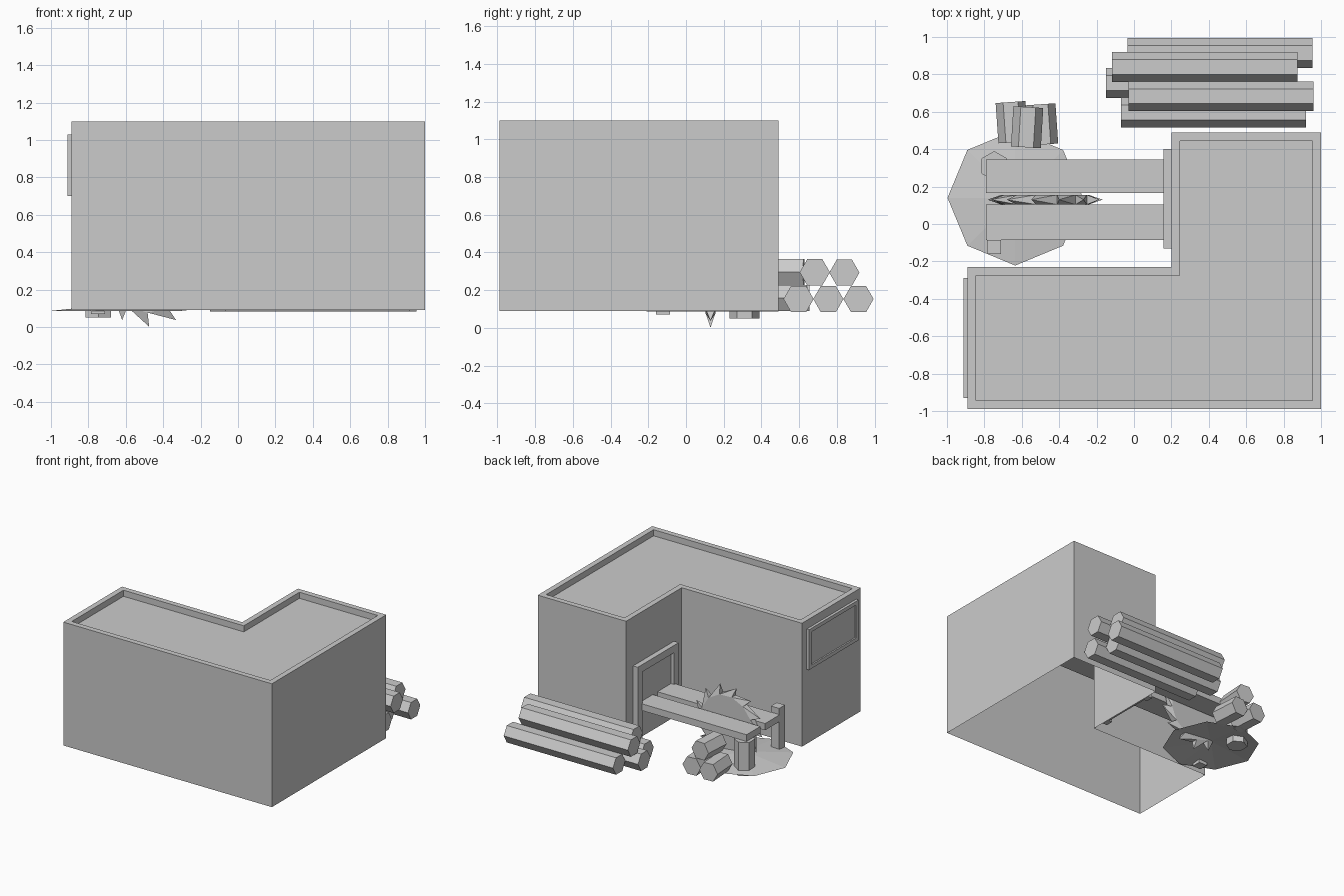
import bpy, bmesh
from math import sin, cos, pi, radians, atan2

if "Cube" in bpy.data.objects:
    bpy.data.objects.remove(bpy.data.objects["Cube"])


def mesh_object(name, verts, faces):
    me = bpy.data.meshes.new(name)
    me.from_pydata(verts, [], faces)
    bm = bmesh.new()
    bm.from_mesh(me)
    bmesh.ops.recalc_face_normals(bm, faces=bm.faces)
    bm.to_mesh(me)
    bm.free()
    ob = bpy.data.objects.new(name, me)
    bpy.context.collection.objects.link(ob)
    return ob


def box(name, x0, x1, y0, y1, z0, z1):
    bpy.ops.mesh.primitive_cube_add(size=1, location=((x0 + x1) / 2, (y0 + y1) / 2, (z0 + z1) / 2))
    ob = bpy.context.object
    ob.name = name
    ob.scale = (x1 - x0, y1 - y0, z1 - z0)
    return ob


def log(name, a, b, r=0.08):
    """Six-sided horizontal log between two end points, flat side down."""
    dx, dy = b[0] - a[0], b[1] - a[1]
    bpy.ops.mesh.primitive_cylinder_add(
        vertices=6, radius=r, depth=(dx * dx + dy * dy) ** 0.5,
        location=((a[0] + b[0]) / 2, (a[1] + b[1]) / 2, a[2]),
        rotation=(0, pi / 2, atan2(dy, dx)))
    bpy.context.object.name = name


def framed_panel(name, x, wall, y0, y1, z0, z1, w, panel_x, sill=True):
    """Frame on a wall facing -x, with a recessed panel."""
    box(name + "_side_a", x, wall, y0, y0 + w, z0, z1)
    box(name + "_side_b", x, wall, y1 - w, y1, z0, z1)
    box(name + "_head", x, wall, y0 + w, y1 - w, z1 - w, z1)
    if sill:
        box(name + "_sill", x, wall, y0 + w, y1 - w, z0, z0 + w)
    box(name + "_panel", panel_x, wall, y0 + w, y1 - w, z0 + (w if sill else 0), z1 - w)


# L-shaped building shell: open underneath, parapet around a sunken roof
outer = [(-0.89, -0.99), (1, -0.99), (1, 0.49), (0.2, 0.49), (0.2, -0.23), (-0.89, -0.23)]
inner = [(-0.845, -0.945), (0.955, -0.945), (0.955, 0.445), (0.245, 0.445), (0.245, -0.275), (-0.845, -0.275)]
rings = [(outer, 0.09), (outer, 1.10), (inner, 1.10), (inner, 1.05)]
verts = [(x, y, z) for ring, z in rings for x, y in ring]
faces = [(k * 6 + i, k * 6 + (i + 1) % 6, k * 6 + 6 + (i + 1) % 6, k * 6 + 6 + i)
         for k in range(3) for i in range(6)]
faces.append(tuple(range(18, 24)))
mesh_object("building", verts, faces)

# doorway and wall sign
framed_panel("door", 0.157, 0.2, -0.13, 0.40, 0.09, 0.70, 0.06, 0.185, sill=False)
framed_panel("sign", -0.912, -0.89, -0.93, -0.29, 0.70, 1.03, 0.03, -0.90)

# saw bench
box("bench_plank_left", -0.79, 0.19, -0.085, 0.105, 0.325, 0.38)
box("bench_plank_right", -0.79, 0.19, 0.165, 0.345, 0.325, 0.38)
box("bench_post", -0.785, -0.71, -0.16, -0.085, 0.07, 0.43)
bpy.ops.mesh.primitive_cylinder_add(vertices=6, radius=0.08, depth=0.275, location=(-0.747, 0.31, 0.1875))
bpy.context.object.name = "bench_leg"

# circular saw blade with pointed, leaning teeth
n, cx, cy, cz, root, tip, half = 13, -0.475, 0.13, 0.312, 0.235, 0.31, 0.026
verts = []
for i in range(n):
    a = -pi / 2 + i * 2 * pi / n
    b = a - radians(2)
    verts += [(cx + root * cos(b), cy + s * half, cz + root * sin(b)) for s in (-1, 1)]
    verts.append((cx + tip * cos(a), cy, cz + tip * sin(a)))
faces = [tuple(3 * i for i in range(n)), tuple(3 * i + 1 for i in range(n))]
for i in range(n):
    p, q = 3 * ((i - 1) % n), 3 * i
    faces += [(p, q, q + 2), (q, q + 1, q + 2), (q + 1, p + 1, q + 2), (p + 1, p, q + 2)]
mesh_object("saw_blade", verts, faces)

# low sawdust mound
verts = [(-0.635 + 0.362 * cos(i * pi / 4), 0.14 + 0.362 * sin(i * pi / 4), 0.087) for i in range(8)]
verts.append((-0.635, 0.14, 0.125))
mesh_object("sawdust_mound", verts, [(i, (i + 1) % 8, 8) for i in range(8)])

# long log pile: x start, y, z
long_logs = [(-0.07, 0.597, 0.153), (-0.15, 0.755, 0.153), (-0.035, 0.915, 0.153),
             (-0.03, 0.683, 0.295), (-0.117, 0.84, 0.293)]
for i, (x, y, z) in enumerate(long_logs):
    log(f"long_log_{i + 1}", (x, y, z), (x + 0.99, y, z))

# short cut logs
short_logs = [((-0.645, 0.437, 0.158), (-0.66, 0.652, 0.158)),
              ((-0.485, 0.425, 0.158), (-0.5, 0.64, 0.158)),
              ((-0.578, 0.41, 0.297), (-0.565, 0.625, 0.297))]
for i, (a, b) in enumerate(short_logs):
    log(f"short_log_{i + 1}", a, b)
